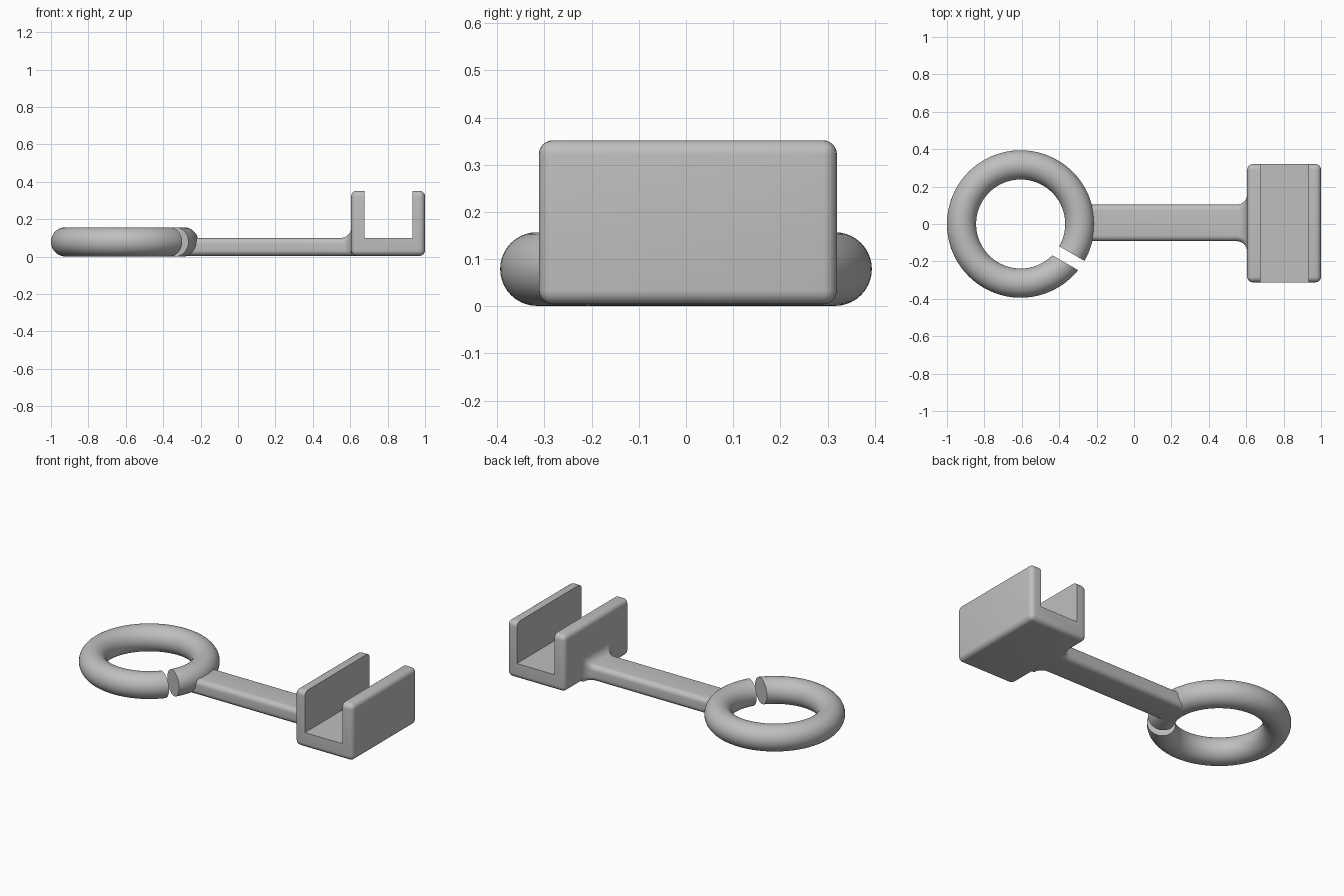
import bpy, bmesh, math
from mathutils import Matrix, Vector

cube = bpy.data.objects.get("Cube")
if cube:
    bpy.data.objects.remove(cube, do_unlink=True)

grey = bpy.data.materials.new("light grey")
grey.use_nodes = True
colour = (0.52, 0.52, 0.52, 1)
grey.diffuse_color = colour
grey.node_tree.nodes["Principled BSDF"].inputs["Base Color"].default_value = colour


def finish(bm, name):
    bmesh.ops.recalc_face_normals(bm, faces=bm.faces)
    mesh = bpy.data.meshes.new(name)
    bm.to_mesh(mesh)
    bm.free()
    mesh.materials.append(grey)
    ob = bpy.data.objects.new(name, mesh)
    bpy.context.collection.objects.link(ob)
    return ob


def box(name, low, high, bevel=0, turn=Matrix()):
    low, high = Vector(low), Vector(high)
    bm = bmesh.new()
    bmesh.ops.create_cube(bm, size=1, matrix=turn @ Matrix.Translation((low + high) / 2)
                          @ Matrix.Diagonal((high - low).to_4d()))
    if bevel:
        bmesh.ops.bevel(bm, geom=bm.edges[:], offset=bevel, segments=6,
                        profile=0.5, affect='EDGES', clamp_overlap=True)
    return finish(bm, name)


def activate(ob):
    bpy.ops.object.select_all(action='DESELECT')
    ob.select_set(True)
    bpy.context.view_layer.objects.active = ob


def cut(ob, cutter):
    cutter.hide_render = True
    mod = ob.modifiers.new("cut", 'BOOLEAN')
    mod.operation, mod.solver, mod.object = 'DIFFERENCE', 'EXACT', cutter
    activate(ob)
    bpy.ops.object.modifier_apply(modifier=mod.name)
    bpy.data.objects.remove(cutter, do_unlink=True)


def smooth(ob):
    activate(ob)
    bpy.ops.object.shade_smooth_by_angle(angle=math.radians(35))


# Open ring: a torus with a straight slot whose upper side is radial
RING = Vector((-0.606, 0, 0.079))
bpy.ops.mesh.primitive_torus_add(location=RING, major_radius=0.316, minor_radius=0.078,
                                 major_segments=128, minor_segments=40)
ring = bpy.context.object
ring.name = "open_ring"
ring.data.materials.append(grey)
slot_turn = Matrix.Translation(RING) @ Matrix.Rotation(math.radians(-30), 4, 'Z')
cut(ring, box("slot_cutter", (0.1, -0.06, -0.2), (0.6, 0, 0.2), turn=slot_turn))
smooth(ring)

# Channel clip: rounded block with a sharp-edged groove running along y
clip = box("channel_clip", (0.605, -0.312, 0.004), (1, 0.32, 0.352), bevel=0.03)
cut(clip, box("groove_cutter", (0.675, -0.6, 0.1), (0.932, 0.6, 0.6)))
smooth(clip)


# Stem: rounded rectangular sections that flare into the clip
def section(bm, x, flare):
    half, low, high, r = 0.098 + flare, 0.004, 0.1 + flare, 0.03
    corners = [(half - r, high - r), (r - half, high - r),
               (r - half, low + r), (half - r, low + r)]
    return [bm.verts.new((x, 0.006 + y + r * math.cos(a), z + r * math.sin(a)))
            for q, (y, z) in enumerate(corners)
            for a in (math.radians(90 * q + 15 * i) for i in range(7))]


FILLET = 0.055
stations = [(-0.3, 0)]
for i in range(9):
    a = math.radians(90 * i / 8)
    stations.append((0.605 - FILLET + FILLET * math.sin(a), FILLET * (1 - math.cos(a))))
stations.append((0.64, FILLET))

bm = bmesh.new()
loops = [section(bm, x, flare) for x, flare in stations]
for a, b in zip(loops, loops[1:]):
    for i in range(len(a)):
        j = (i + 1) % len(a)
        bm.faces.new((a[i], a[j], b[j], b[i]))
bm.faces.new(loops[0])
bm.faces.new(loops[-1])
smooth(finish(bm, "stem"))
